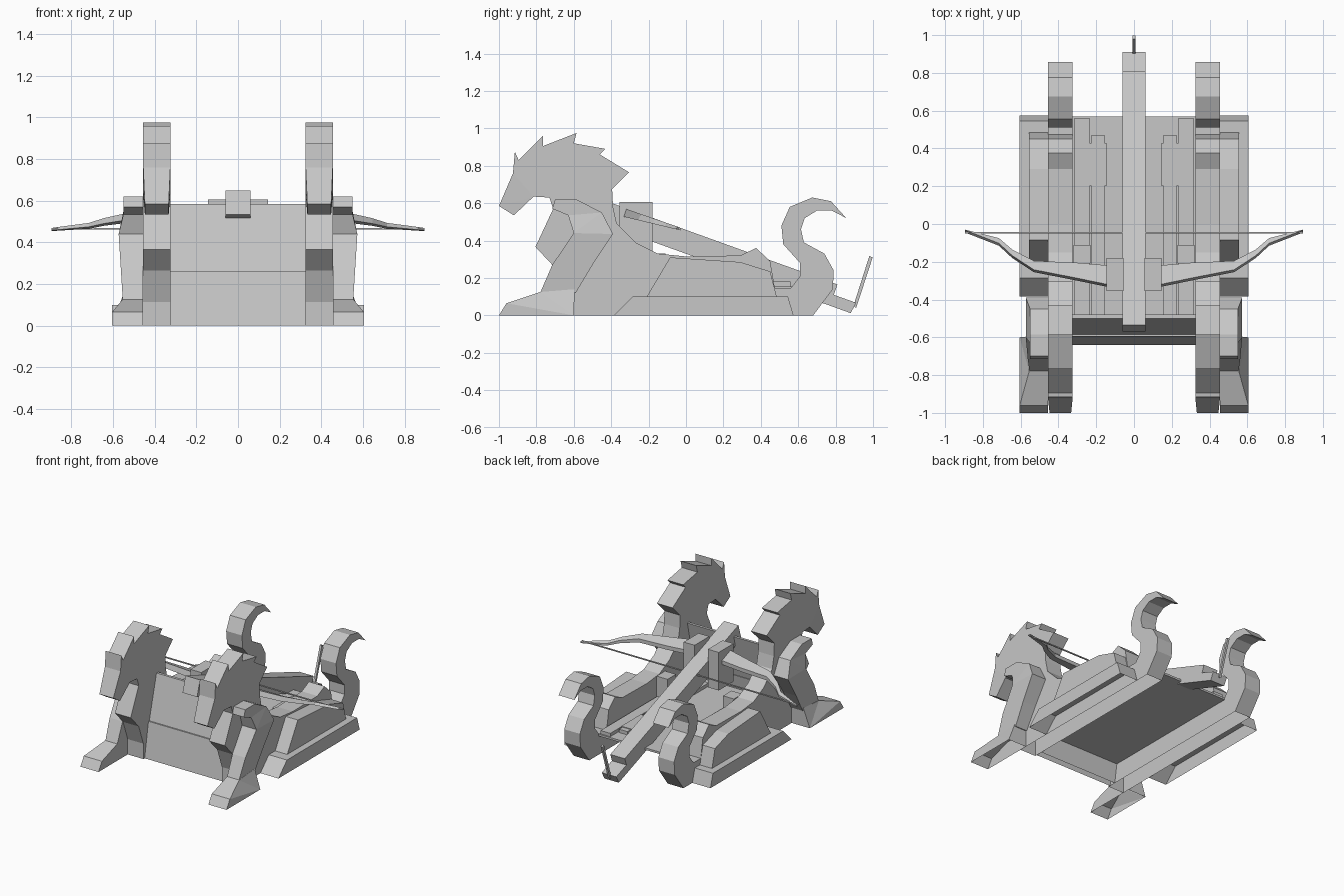
import bpy, bmesh

grey = bpy.data.materials.new("stone_grey")
grey.diffuse_color = (0.57, 0.57, 0.57, 1)


def finish(name, bm):
    bmesh.ops.recalc_face_normals(bm, faces=bm.faces)
    me = bpy.data.meshes.new(name)
    bm.to_mesh(me)
    bm.free()
    me.materials.append(grey)
    ob = bpy.data.objects.new(name, me)
    bpy.context.collection.objects.link(ob)
    return ob


def side_part(name, profile, x0, x1, mirror=False, shape=None):
    """Extrude a (y, z) outline from x0 to x1, leaving it open on the ground.
    shape(co) may adjust the x of each point."""
    bm = bmesh.new()
    face = bm.faces.new([bm.verts.new((x0, y, z)) for y, z in profile])
    new = bmesh.ops.extrude_face_region(bm, geom=[face])["geom"]
    for v in new:
        if isinstance(v, bmesh.types.BMVert):
            v.co.x = x1
    if shape:
        for v in bm.verts:
            v.co.x = shape(v.co)
    bmesh.ops.recalc_face_normals(bm, faces=bm.faces)
    ground = [f for f in bm.faces if all(v.co.z < 0.001 for v in f.verts)]
    bmesh.ops.delete(bm, geom=ground, context="FACES_ONLY")
    bmesh.ops.triangulate(bm, faces=[f for f in bm.faces if len(f.verts) > 4])
    ob = finish(name, bm)
    if mirror:
        mod = ob.modifiers.new("mirror", "MIRROR")
        mod.use_axis = (True, False, False)
    return ob


def box(name, x0, x1, y0, y1, z0, z1, mirror=False):
    return side_part(name, [(y0, z0), (y1, z0), (y1, z1), (y0, z1)], x0, x1, mirror)


# Horse slab: head, mane, body and curled tail in one outline
horse = [
    (-0.655, 0), (-0.655, 0.115), (-0.71, 0.265), (-0.805, 0.366), (-0.71, 0.57),
    (-0.73, 0.63), (-0.815, 0.635), (-0.92, 0.535), (-1.0, 0.585), (-0.925, 0.76),
    (-0.915, 0.875), (-0.895, 0.83), (-0.765, 0.96), (-0.765, 0.905), (-0.585, 0.975),
    (-0.60, 0.92), (-0.43, 0.89), (-0.46, 0.86), (-0.305, 0.765), (-0.395, 0.675),
    (-0.39, 0.58), (-0.37, 0.49), (-0.27, 0.39), (-0.15, 0.33), (0.0, 0.315),
    (0.29, 0.32), (0.375, 0.36), (0.45, 0.29), (0.475, 0.145), (0.56, 0.145),
    (0.61, 0.21), (0.61, 0.28), (0.52, 0.38), (0.51, 0.48), (0.555, 0.58),
    (0.675, 0.63), (0.775, 0.61), (0.857, 0.52), (0.78, 0.56), (0.70, 0.56),
    (0.635, 0.52), (0.615, 0.46), (0.63, 0.39), (0.74, 0.33), (0.79, 0.24),
    (0.785, 0.14), (0.68, 0)]


def muzzle(co):
    if co.y < -0.9 and co.z < 0.65:
        return 0.39 + (co.x - 0.39) * 0.88
    return co.x


side_part("horse", horse, 0.325, 0.455, True, muzzle)

# Front leg with a slightly swelling shoulder
leg = [(-0.78, 0.12), (-0.715, 0.27), (-0.60, 0.44), (-0.63, 0.535), (-0.715, 0.57),
       (-0.70, 0.62), (-0.585, 0.62), (-0.45, 0.55), (-0.39, 0.435), (-0.50, 0.27),
       (-0.59, 0.12)]


def shoulder(co):
    if co.x < 0.5:
        return co.x
    if co.z > 0.5:
        return 0.55
    return 0.553 + 0.02 * (co.z - 0.12) / 0.32


side_part("front_leg", leg, 0.455, 0.55, True, shoulder)

# Flared hoof
hoof = [(-1.0, 0), (-0.96, 0.065), (-0.78, 0.125), (-0.595, 0.14), (-0.6, 0)]
side_part("hoof", hoof, 0.455, 0.605, True,
          lambda c: 0.555 if c.x > 0.5 and c.z > 0.1 else c.x)

# Side runners and the stepped flank above them
side_part("runner", [(-0.385, 0), (-0.285, 0.1), (0.545, 0.1), (0.575, 0)], 0.455, 0.605, True)
flank = [(-0.21, 0.1), (-0.085, 0.31), (0.29, 0.285), (0.45, 0.235), (0.485, 0.1)]
side_part("flank", flank, 0.455, 0.555, True)

# Front shield in two boards, and the flat deck raised off the ground
side_part("lower_board", [(-0.64, 0), (-0.595, 0.26), (-0.55, 0.26), (-0.59, 0)],
          -0.325, 0.325)
side_part("upper_board", [(-0.585, 0.26), (-0.5, 0.585), (-0.48, 0.585), (-0.555, 0.26)],
          -0.325, 0.325)
box("deck", -0.325, 0.325, -0.57, 0.57, 0.14, 0.155)

# Rails lying on the deck, the inner one with wider pads
box("inner_rail", 0.155, 0.225, -0.49, 0.47, 0.15, 0.18, True)
box("rail_pad", 0.145, 0.235, 0.2, 0.43, 0.15, 0.185, True)
box("outer_rail", 0.235, 0.315, -0.49, 0.56, 0.15, 0.18, True)

# Launching beam with a tongue at the tail
side_part("launch_beam", [(-0.57, 0.535), (-0.535, 0.65), (0.81, 0.165), (0.79, 0.11),
                          (0.91, 0.067), (0.88, 0.012)], -0.06, 0.06)
side_part("lever", [(0.895, 0.05), (0.98, 0.317), (0.998, 0.31), (0.91, 0.04)], -0.008, 0.008)

# Bow limb clamps and their posts
box("limb_clamp", 0.055, 0.145, -0.355, -0.18, 0.32, 0.605, True)
box("limb_post", 0.23, 0.32, -0.21, -0.11, 0.15, 0.33, True)

# Bow limbs: (x, front y, back y), tilted with the beam, tapering to the tip
limb = [(0.13, -0.335, -0.22), (0.30, -0.30, -0.205), (0.53, -0.255, -0.195),
        (0.645, -0.18, -0.135), (0.715, -0.115, -0.075), (0.895, -0.045, -0.03)]
bm = bmesh.new()
rings = []
for x, y0, y1 in limb:
    ring = []
    for y, lean, top in ((y0, 0, 0), (y1, 0, 0), (y1, 0, 1), (y0, 0.013, 1)):
        low = 0.457 - 0.24 * (y + 0.04)
        high = 0.468 - 0.345 * (y + 0.04)
        ring.append(bm.verts.new((x, y + lean, high if top else low)))
    rings.append(ring)
for a, b in zip(rings, rings[1:]):
    for k in range(4):
        bm.faces.new((a[k], a[(k + 1) % 4], b[(k + 1) % 4], b[k]))
bm.faces.new(rings[0])
bm.faces.new(rings[-1])
bow = finish("bow_limb", bm)
bow.modifiers.new("mirror", "MIRROR")

# Bowstring
box("bowstring", -0.895, 0.895, -0.05, -0.042, 0.461, 0.469)
